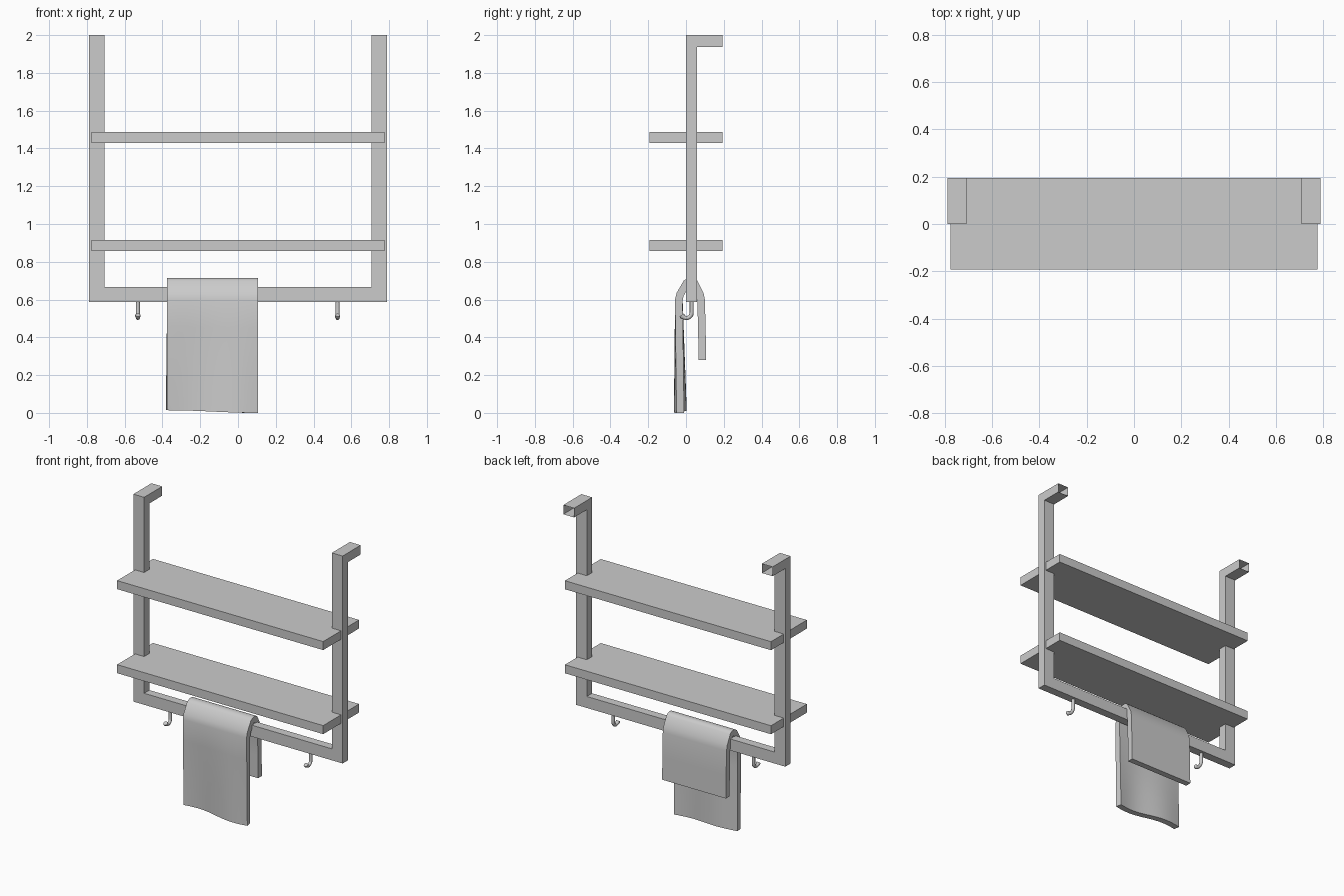
import bpy
import math

if "Cube" in bpy.data.objects:
    bpy.data.objects.remove(bpy.data.objects["Cube"])


def mesh_object(name, verts, faces):
    mesh = bpy.data.meshes.new(name)
    mesh.from_pydata(verts, [], faces)
    obj = bpy.data.objects.new(name, mesh)
    bpy.context.collection.objects.link(obj)
    return obj


# Hanging frame: one open-ended rectangular tube with mitred corners
X0, X1 = 0.788, 0.707            # outer and inner side of the posts
D, BACK = 0.057, 0.194           # tube depth and reach of the top arms
half = [
    [(X0, BACK, 2), (X1, BACK, 2), (X1, BACK, 1.937), (X0, BACK, 1.937)],
    [(X0, 0, 2), (X1, 0, 2), (X1, D, 1.937), (X0, D, 1.937)],
    [(X0, 0, 0.588), (X1, 0, 0.666), (X1, D, 0.666), (X0, D, 0.588)],
]
rings = [[(-x, y, z) for x, y, z in r] for r in half] + half[::-1]
faces = [(4 * i + k, 4 * i + 4 + k, 4 * i + 4 + (k + 1) % 4, 4 * i + (k + 1) % 4)
         for i in range(len(rings) - 1) for k in range(4)]
mesh_object("hanging_frame", [v for r in rings for v in r], faces)

# Two shelves passing through the posts
for name, z in (("lower_shelf", 0.887), ("upper_shelf", 1.459)):
    bpy.ops.mesh.primitive_cube_add(size=1, location=(0, 0.001, z))
    shelf = bpy.context.object
    shelf.name = name
    shelf.scale = (1.552, 0.386, 0.058)

# Towel draped over the bottom bar, front panel gently waved
profile = [(-0.05, 0.0), (-0.052, 0.15), (-0.054, 0.3), (-0.056, 0.45),
           (-0.058, 0.6), (-0.05, 0.635), (-0.012, 0.7), (0.008, 0.713),
           (0.027, 0.715), (0.045, 0.713), (0.06, 0.7), (0.093, 0.635),
           (0.1, 0.6), (0.104, 0.44), (0.107, 0.28)]
COLS = 16
verts, faces = [], []
for i in range(COLS + 1):
    t = i / COLS
    for j, (y, z) in enumerate(profile):
        if j < 5:
            fall = 1 - z / 0.6
            y += 0.014 * math.sin(2 * math.pi * t) * fall
            z += 0.007 * (1 + math.cos(math.pi * t)) * fall
        verts.append((-0.375 + 0.48 * t, y, z))
n = len(profile)
for i in range(COLS):
    for j in range(n - 1):
        a = i * n + j
        faces.append((a, a + n, a + n + 1, a + 1))
towel = mesh_object("towel", verts, faces)
solid = towel.modifiers.new("thickness", "SOLIDIFY")
solid.thickness = 0.04
solid.offset = -1
solid.use_even_offset = True
bpy.context.view_layer.objects.active = towel
towel.select_set(True)
bpy.ops.object.modifier_apply(modifier="thickness")
bpy.ops.object.shade_smooth_by_angle(angle=math.radians(35))

# J-shaped hooks under the bar
path = [(0.03, 0.6), (0.03, 0.56)]
for k in range(9):
    a = -math.radians(155) * k / 8
    path.append((0.002 + 0.028 * math.cos(a), 0.53 + 0.028 * math.sin(a)))
for name, x in (("left_hook", -0.53), ("right_hook", 0.527)):
    curve = bpy.data.curves.new(name, "CURVE")
    curve.dimensions = "3D"
    curve.bevel_depth = 0.011
    curve.bevel_resolution = 2
    curve.use_fill_caps = True
    spline = curve.splines.new("POLY")
    spline.points.add(len(path) - 1)
    for k, (p, (y, z)) in enumerate(zip(spline.points, path)):
        p.co = (x, y, z, 1)
        p.radius = 1.3 if k >= len(path) - 2 else 1
    spline.use_smooth = True
    bpy.context.collection.objects.link(bpy.data.objects.new(name, curve))
